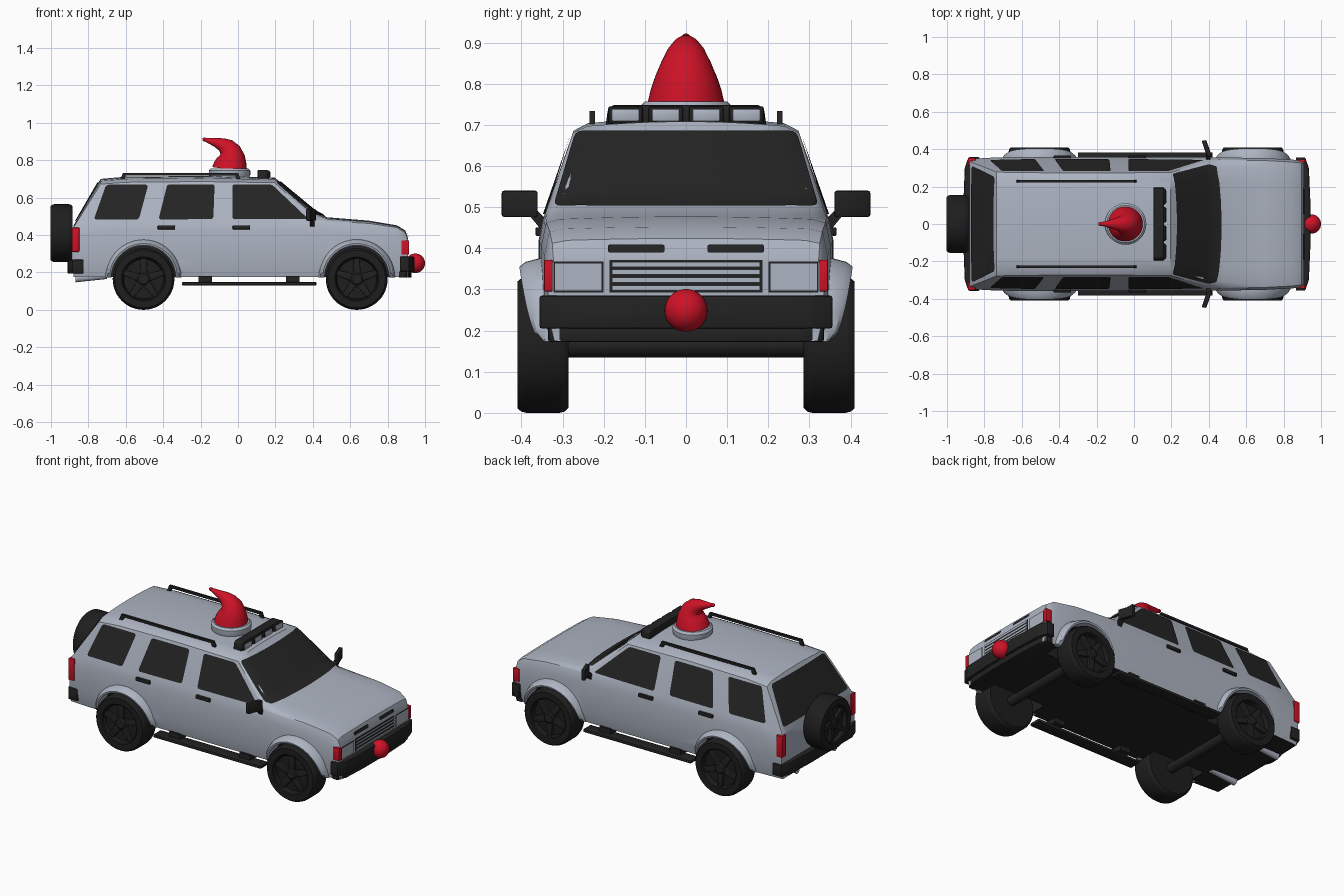
import bpy, bmesh, math
from mathutils import Vector, Matrix
from mathutils.bvhtree import BVHTree

if "Cube" in bpy.data.objects:
    bpy.data.objects.remove(bpy.data.objects["Cube"])


def material(name, rgb, rough=0.5):
    m = bpy.data.materials.new(name)
    m.use_nodes = True
    m.diffuse_color = (*rgb, 1)
    bsdf = m.node_tree.nodes["Principled BSDF"]
    bsdf.inputs["Base Color"].default_value = (*rgb, 1)
    bsdf.inputs["Roughness"].default_value = rough
    return m


SILVER = material("silver_paint", (0.42, 0.46, 0.54))
BLACK = material("black_trim", (0.016, 0.016, 0.016))
GLASS = material("dark_glass", (0.018, 0.018, 0.018))
TYRE = material("tyre_rubber", (0.013, 0.013, 0.013))
RED = material("red", (0.62, 0.006, 0.02))


def finish(name, bm, *mats):
    me = bpy.data.meshes.new(name)
    bm.to_mesh(me)
    bm.free()
    for m in mats:
        me.materials.append(m)
    me.shade_smooth()
    me.set_sharp_from_angle(angle=math.radians(32))
    ob = bpy.data.objects.new(name, me)
    bpy.context.collection.objects.link(ob)
    return ob


def loft(rings):
    """Skin a list of equal closed rings and cap both ends."""
    bm = bmesh.new()
    rows = [[bm.verts.new(p) for p in ring] for ring in rings]
    n = len(rows[0])
    for a, b in zip(rows, rows[1:]):
        for i in range(n):
            bm.faces.new((a[i], a[(i + 1) % n], b[(i + 1) % n], b[i]))
    bm.faces.new(rows[0])
    bm.faces.new(rows[-1])
    bmesh.ops.recalc_face_normals(bm, faces=bm.faces)
    return bm


def circle(center, r, normal=(0, 0, 1), n=32):
    rot = Vector((0, 0, 1)).rotation_difference(Vector(normal)).to_matrix()
    step = 2 * math.pi / n
    return [Vector(center) + rot @ Vector((r * math.cos(i * step), r * math.sin(i * step), 0))
            for i in range(n)]


def place(axis, u, v, d):
    return {"x": (d, u, v), "y": (u, d, v), "z": (u, v, d)}[axis]


def prism(name, axis, pts, lo, hi, mat, bevel=0.0, matrix=None):
    """Extrude a 2D outline along an axis."""
    bm = loft([[place(axis, u, v, d) for u, v in pts] for d in (lo, hi)])
    if bevel:
        bmesh.ops.bevel(bm, geom=bm.edges[:], offset=bevel, segments=2, profile=0.5, affect='EDGES')
    if matrix:
        bm.transform(matrix)
    return finish(name, bm, mat)


def rect(u0, u1, v0, v1):
    return [(u0, v0), (u1, v0), (u1, v1), (u0, v1)]


# Body shell: stations of x, half width, roof or hood edge height, centre height
STATIONS = [(-.88, .348, .44, .45), (-.735, .356, .672, .70), (-.6, .358, .682, .712),
            (-.2, .358, .686, .716), (.195, .358, .68, .708), (.41, .357, .485, .53),
            (.475, .356, .475, .495), (.7, .352, .462, .477), (.85, .344, .44, .452),
            (.895, .338, .412, .424), (.91, .335, .37, .38)]


def body_ring(x, w, edge, top):
    y4 = min(w - .013, .343 - .324 * (edge - .47))
    z3 = min(.47, edge - .008)
    y5, z5 = y4 - .035, edge + .6 * (top - edge)
    half = [(w - .015, .175), (w, .24), (w, z3 - .05), (w - .01, z3), (y4, edge), (y5, z5)]
    half += [(y5 * k, top - (top - z5) * k * k) for k in (.75, .5, .25)]
    ring = half + [(0, top)] + [(-y, z) for y, z in reversed(half)]
    return [(x, y, z) for y, z in ring]


WHEEL_X, WHEEL_Z = (-.505, .635), .165
shell = loft([body_ring(*s) for s in STATIONS])
for f in shell.faces:
    if f.normal.z < -.9:
        f.material_index = 1
surface = BVHTree.FromBMesh(shell)
body = finish("body_shell", shell, SILVER, BLACK)

# Wheel wells cut from the shell
for x in WHEEL_X:
    for s in (1, -1):
        cb = loft([circle((x, y * s, WHEEL_Z), .178, (0, 1, 0), 40) for y in (.22, .5)])
        for f in cb.faces:
            f.material_index = 1
        cutter = finish("wheel_well_cutter", cb, SILVER, BLACK)
        cutter.hide_render = True
        mod = body.modifiers.new("well", 'BOOLEAN')
        mod.operation, mod.solver, mod.object = 'DIFFERENCE', 'EXACT', cutter
        dg = bpy.context.evaluated_depsgraph_get()
        cut = bpy.data.meshes.new_from_object(body.evaluated_get(dg))
        body.modifiers.clear()
        body.data = cut
        bpy.data.objects.remove(cutter)
body.data.set_sharp_from_angle(angle=math.radians(32))


def decal(name, axis, side, pts, mat, lift=.003, round_by=.0, cuts=0):
    """Thin panel that follows the body surface."""
    bm = bmesh.new()
    bm.faces.new([bm.verts.new(place(axis, u, v, 2 * side)) for u, v in pts])
    if round_by:
        bmesh.ops.bevel(bm, geom=bm.verts[:], offset=round_by, segments=4, profile=.5, affect='VERTICES')
    for i in range(1, cuts):
        for no, co in (((0, 1, 0), (0, -.35 + .7 * i / cuts, 0)), ((0, 0, 1), (0, 0, .45 + .26 * i / cuts))):
            bmesh.ops.bisect_plane(bm, geom=bm.verts[:] + bm.edges[:] + bm.faces[:],
                                   plane_co=co, plane_no=no)
    ray = Vector(place(axis, 0, 0, -side))
    for v in bm.verts:
        hit, normal, _, _ = surface.ray_cast(v.co, ray)
        if hit:
            v.co = hit + normal * lift
    bm.normal_update()
    bmesh.ops.reverse_faces(bm, faces=[f for f in bm.faces if f.normal.dot(ray) > 0])
    return finish(name, bm, mat)


# Glass
decal("windshield", "x", 1, [(-.32, .5), (.32, .5), (.266, .682), (-.266, .682)], GLASS, .005, .015, 16)
decal("rear_window", "x", -1, [(-.31, .472), (.31, .472), (.25, .678), (-.25, .678)], GLASS, .005, .015, 16)
SIDE_GLASS = {"rear_quarter_window": [(-.77, .482), (-.53, .482), (-.48, .668), (-.705, .668)],
              "rear_door_window": [(-.425, .482), (-.132, .484), (-.125, .67), (-.378, .67)],
              "front_door_window": [(-.03, .483), (.375, .485), (.18, .67), (-.03, .67)]}

for s, label in ((1, "left_"), (-1, "right_")):
    for name, pts in SIDE_GLASS.items():
        decal(label + name, "y", s, pts, GLASS, .004, .014)

    # Handles, side steps and roof rails
    for x in (-.383, .018):
        prism(label + "door_handle", "y", rect(x - .047, x + .047, .43, .451), .34 * s, .366 * s, BLACK, .004)
    prism(label + "side_step", "y", rect(-.3, .42, .13, .149), .31 * s, .383 * s, BLACK, .006)
    for x in (-.175, .293):
        prism(label + "step_bracket", "y", rect(x - .036, x + .036, .145, .18), .28 * s, .355 * s, BLACK)
    prism(label + "roof_rail", "y", [(-.632, .69), (-.615, .733), (0, .733), (.017, .69), (-.005, .69),
          (-.015, .719), (-.6, .719), (-.61, .69)], .221 * s, .235 * s, BLACK)

    # Door mirrors
    prism(label + "mirror", "z", [(.39, .362 * s), (.418, .36 * s), (.386, .449 * s), (.362, .445 * s)],
          .476, .54, BLACK, .006)
    prism(label + "mirror_arm", "x", [(.335 * s, .44), (.352 * s, .445), (.385 * s, .485), (.365 * s, .495),
          (.335 * s, .465)], .385, .41, BLACK)

    # Lamps, exhaust and hood vents
    prism(label + "front_marker", "x", rect(.324 * s, .345 * s, .295, .372), .873, .915, RED, .003)
    prism(label + "tail_light", "x", rect(.312 * s, .354 * s, .31, .44), -.888, -.848, RED, .005)
    decal(label + "headlight_frame", "x", 1, rect(.2 * s, .322 * s, .293, .368), BLACK)
    decal(label + "headlight", "x", 1, rect(.205 * s, .318 * s, .298, .363), SILVER, .006)
    decal(label + "hood_vent", "x", 1, rect(.052 * s, .19 * s, .388, .408), BLACK, .004, .006)
    finish(label + "exhaust", loft([circle((x, .18 * s, z), .021, (1, 0, 0), 16)
                                    for x, z in ((-.87, .168), (-.7, .186))]), SILVER)

    # Flared wheel arches, widest at the top
    for x, end in zip(WHEEL_X, ("rear", "front")):
        rings = []
        for i in range(29):
            a = math.pi * i / 28
            out = .06 * math.sin(a) ** .45 if 0 < i < 28 else 0
            rings.append([(x + r * math.cos(a), s * y, WHEEL_Z + .008 + r * math.sin(a))
                          for r, y in ((.172, .32), (.172, .342 + out), (.182, .345 + out),
                                       (.194, .345 + out * .75), (.204, .342 + out * .15), (.204, .32))])
        finish(label + end + "_arch_flare", loft(rings), SILVER)

# Grille
decal("grille_back", "x", 1, rect(-.186, .186, .293, .372), BLACK)
for z in (.361, .342, .323, .304):
    decal("grille_bar", "x", 1, rect(-.18, .18, z - .006, z + .006), SILVER, .008)


# Wheels: local z points outward
def wheel(name, matrix):
    profile = [(.1, 0), (.152, 0), (.162, .01), (.165, .022), (.165, .103), (.162, .115), (.154, .125),
               (.118, .125), (.112, .12), (.106, .098)]
    bm = loft([circle((0, 0, z), r, n=48) for r, z in profile])
    bm.transform(matrix)
    finish(name + "_tyre", bm, TYRE)
    for i in range(5):
        turn = Matrix.Rotation(i * math.tau / 5 + math.pi / 2, 4, 'Z')
        prism(name + "_spoke", "z", [(.015, -.022), (.112, -.015), (.112, .015), (.015, .022)],
              .09, .114, BLACK, .003, matrix @ turn)
    hub = loft([circle((0, 0, z), r, n=20) for r, z in ((.034, .09), (.034, .114), (.026, .12))])
    hub.transform(matrix)
    finish(name + "_hub", hub, BLACK)


for x, end in zip(WHEEL_X, ("rear", "front")):
    for s, label in ((1, "left"), (-1, "right")):
        wheel(label + "_" + end, Matrix.Translation((x, .285 * s, WHEEL_Z))
              @ Matrix.Rotation(-s * math.pi / 2, 4, 'X'))
wheel("spare", Matrix.Translation((-.884, 0, .41)) @ Matrix.Rotation(-math.pi / 2, 4, 'Y')
      @ Matrix.Scale(.94, 4))

# Axles
for x in WHEEL_X:
    finish("axle", loft([circle((x, y, WHEEL_Z), .03, (0, 1, 0), 12) for y in (-.3, .3)]), BLACK)


# Bumpers
def bumper(name, half, lo, hi):
    pts = half + [(x, -y) for x, y in reversed(half)]
    prism(name, "z", pts, lo, hi, BLACK, .006)


bumper("front_bumper", [(.865, .356), (.915, .356), (.935, .3), (.943, .12)], .205, .285)
bumper("front_valance", [(.86, .335), (.9, .335), (.92, .28), (.928, .12)], .172, .215)
bumper("rear_bumper", [(-.825, .357), (-.885, .357), (-.905, .3), (-.912, .12)], .195, .268)

# Red nose ball
nose = bmesh.new()
bmesh.ops.create_uvsphere(nose, u_segments=32, v_segments=16, radius=.052,
                          matrix=Matrix.Translation((.948, 0, .249)))
finish("nose_ball", nose, RED)

# Roof light bar
bar = [(-.195, .7), (.195, .7), (.19, .737), (.178, .748), (-.178, .748), (-.19, .737)]
prism("light_bar", "x", bar, .105, .16, BLACK, .004)
for i in range(4):
    y = -.147 + .098 * i
    prism("roof_lamp_housing", "x", rect(y - .042, y + .042, .703, .745), .15, .17, BLACK, .005)
    prism("roof_lamp", "x", rect(y - .034, y + .034, .708, .739), .16, .174, SILVER, .005)

# Floppy hat: fur brim, curled cone and tip
finish("hat_brim", loft([circle((-.045, 0, z), r) for z, r in
                         ((.7, .104), (.722, .111), (.745, .111), (.757, .1))]), SILVER)
CONE = [(-.045, .75, .094), (-.04, .785, .086), (-.038, .82, .074), (-.045, .848, .061), (-.062, .87, .048),
        (-.088, .885, .035), (-.12, .895, .024), (-.15, .903, .016), (-.178, .911, .009)]
rings = []
for i, (x, z, r) in enumerate(CONE):
    a, b = CONE[max(i - 1, 0)], CONE[min(i + 1, len(CONE) - 1)]
    rings.append(circle((x, 0, z), r, Vector((b[0] - a[0], 0, b[1] - a[1])).normalized()))
finish("hat_cone", loft(rings), RED)
tip = bmesh.new()
bmesh.ops.create_uvsphere(tip, u_segments=16, v_segments=8, radius=.011,
                          matrix=Matrix.Translation((-.18, 0, .911)))
finish("hat_tip", tip, RED)
